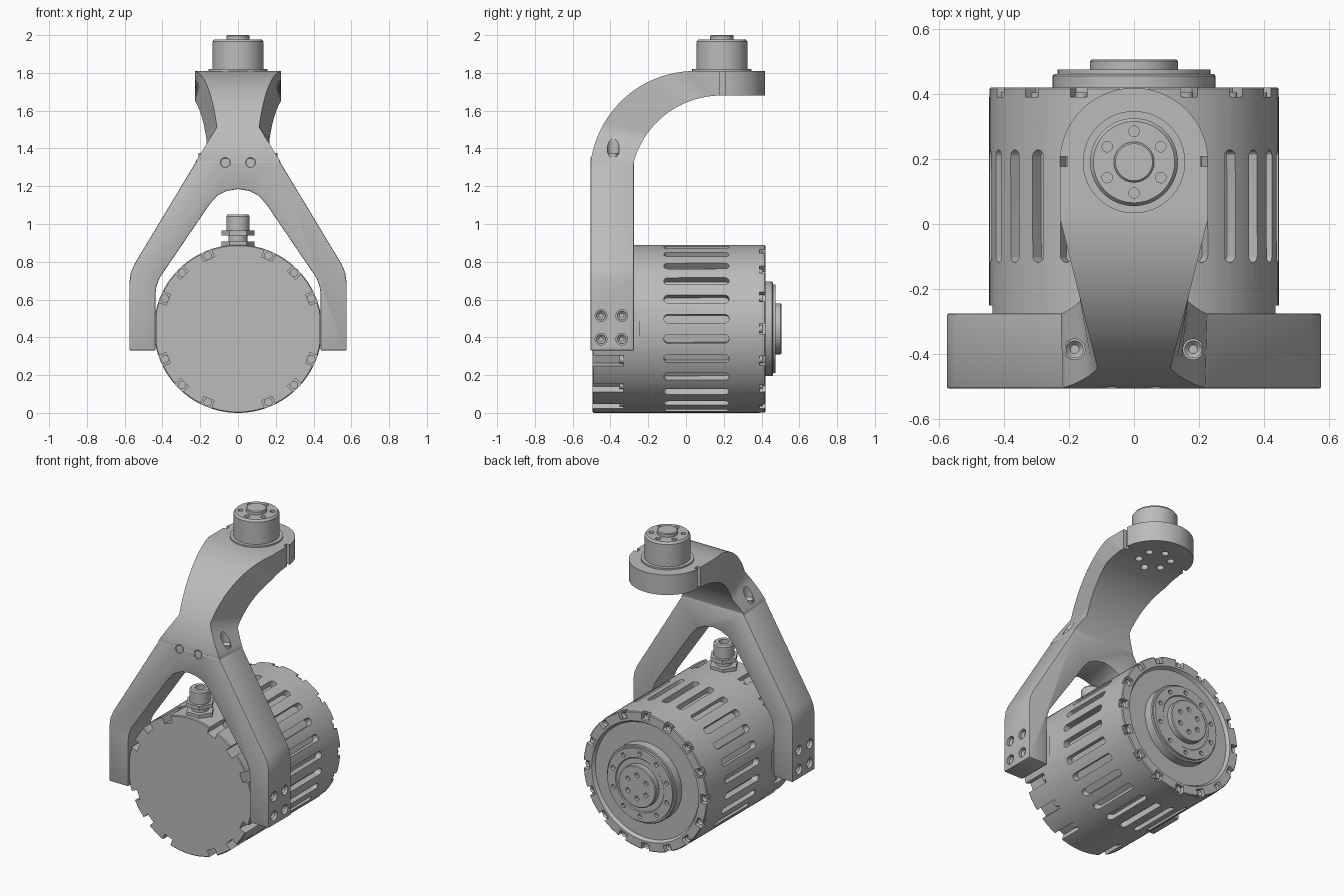
import bpy, bmesh
from math import radians, sin, cos, pi, sqrt
from mathutils import Matrix, Vector

if "Cube" in bpy.data.objects:
    bpy.data.objects.remove(bpy.data.objects["Cube"])

GREY = (0.5, 0.5, 0.5, 1)
metal = bpy.data.materials.new("grey_metal")
metal.use_nodes = True
metal.diffuse_color = GREY
metal.node_tree.nodes["Principled BSDF"].inputs["Base Color"].default_value = GREY

R, AXIS_Z = 0.445, 0.445          # drum radius and axis height
HEAD_Y, HEAD_R = 0.19, 0.228      # round end of the arm
T = Matrix.Translation
TO_Y = Matrix.Rotation(-pi / 2, 4, 'X')
TO_X = Matrix.Rotation(pi / 2, 4, 'Y')


def make(name, bm):
    bmesh.ops.recalc_face_normals(bm, faces=bm.faces)
    mesh = bpy.data.meshes.new(name)
    bm.to_mesh(mesh)
    bm.free()
    obj = bpy.data.objects.new(name, mesh)
    bpy.context.collection.objects.link(obj)
    return obj


def finish(obj, cutter_bm=None, bevel=0):
    """Apply bevel and cuts, then shade and colour."""
    cutter = None
    if bevel:
        mod = obj.modifiers.new("bevel", 'BEVEL')
        mod.width, mod.segments, mod.limit_method = bevel, 2, 'ANGLE'
    if cutter_bm:
        cutter = make("cutter", cutter_bm)
        cutter.hide_render = True
        mod = obj.modifiers.new("cut", 'BOOLEAN')
        mod.operation, mod.solver, mod.object = 'DIFFERENCE', 'EXACT', cutter
    dg = bpy.context.evaluated_depsgraph_get()
    mesh = bpy.data.meshes.new_from_object(obj.evaluated_get(dg))
    obj.modifiers.clear()
    obj.data = mesh
    if cutter:
        bpy.data.objects.remove(cutter)
    mesh.materials.clear()
    mesh.materials.append(metal)
    for p in mesh.polygons:
        p.material_index = 0
    mesh.shade_smooth()
    mesh.set_sharp_from_angle(angle=radians(28))
    return obj


def cyl(bm, matrix, r, depth, seg=20, stretch=0):
    """Centred cylinder along local z; stretch turns it into a slot along y."""
    vs = bmesh.ops.create_cone(bm, cap_ends=True, segments=seg, radius1=r,
                               radius2=r, depth=depth)["verts"]
    bmesh.ops.rotate(bm, verts=vs, matrix=Matrix.Rotation(pi / seg, 3, 'Z'))
    for v in vs:
        v.co.y += stretch if v.co.y > 0 else -stretch
    bmesh.ops.transform(bm, verts=vs, matrix=matrix)


def box(bm, matrix, size):
    bmesh.ops.create_cube(bm, size=1, matrix=matrix @ Matrix.Diagonal((*size, 1)))


def screw(bm, matrix, r, depth):
    """Socket-head screw whose head faces local +z."""
    old = set(bm.verts)
    vs = bmesh.ops.create_cone(bm, cap_ends=True, segments=18, radius1=r,
                               radius2=r, depth=depth)["verts"]
    top = max({f for v in vs for f in v.link_faces},
              key=lambda f: f.calc_center_median().z)
    bmesh.ops.inset_individual(bm, faces=[top], thickness=r * 0.5)
    bmesh.ops.translate(bm, verts=top.verts, vec=(0, 0, -depth * 0.5))
    bmesh.ops.transform(bm, verts=[v for v in bm.verts if v not in old], matrix=matrix)


def turned(name, profile, matrix, seg=64):
    """Lathe a (radius, height) profile around local z."""
    bm = bmesh.new()
    vs = [bm.verts.new((r, 0, h)) for r, h in profile]
    es = [bm.edges.new(pair) for pair in zip(vs, vs[1:])]
    bmesh.ops.spin(bm, geom=vs + es, cent=(0, 0, 0), axis=(0, 0, 1),
                   angle=2 * pi, steps=seg)
    bmesh.ops.remove_doubles(bm, verts=bm.verts, dist=1e-5)
    bmesh.ops.transform(bm, verts=bm.verts, matrix=matrix)
    return make(name, bm)


def around(deg, r, y):
    """Frame on the drum: local z points outward, local y along the axis."""
    return T((0, y, AXIS_Z)) @ Matrix.Rotation(radians(deg), 4, 'Y') @ T((0, 0, r))


DRUM = T((0, 0, AXIS_Z)) @ TO_Y
screws = bmesh.new()

# Drum: vent slots, rim notches and flat sides for the legs
drum = turned("drum", [(0, -.495), (.44, -.495), (R, -.49), (R, .415), (.44, .42),
                       (.385, .42), (.372, .4), (0, .4)], DRUM, 104)
cuts = bmesh.new()
for i in range(26):
    cyl(cuts, around(i * 360 / 26, .44, .055), .023, .07, 18, .15)
for i in range(16):
    a = i * 22.5
    box(cuts, around(a, .44, .42), (.055, .06, .08))
    screw(screws, around(a, .42, .394) @ TO_Y, .02, .02)
    if i % 4:
        box(cuts, around(a, .44, -.43), (.06, .2, .08))
        screw(screws, around(a, .42, -.338) @ TO_X @ TO_X @ TO_Y, .022, .03)
for s in (-1, 1):
    box(cuts, T((s * .485, -.4, AXIS_Z)), (.1, .3, .5))
finish(drum, cuts)

# Output hub on the back
hub = turned("rear_hub", [(0, .39), (.25, .39), (.25, .455), (.245, .46), (.235, .46),
                          (.235, .475), (.175, .475), (.17, .47), (.135, .47),
                          (.135, .5), (.13, .505), (0, .505)], DRUM)
cuts = bmesh.new()
for i in range(10):
    cyl(cuts, around(i * 36, .203, .48) @ TO_Y, .014, .05)
for i in range(6):
    cyl(cuts, around(i * 60, .075, .505) @ TO_Y, .015, .04)
finish(hub, cuts)

# Cable gland on top of the drum
GLAND = T((0, -.39, 0))
finish(turned("cable_gland", [(0, .86), (.05, .86), (.05, .965), (.062, .965), (.062, 1.04),
                              (.054, 1.05), (.03, 1.05), (.03, 1.02), (0, 1.02)], GLAND, 32))
nuts = bmesh.new()
for z in (.895, .952):
    cyl(nuts, GLAND @ T((0, 0, z)), .088, .026, 6)
finish(make("gland_nuts", nuts))

# Forked frame: mirrored front outline pushed back
half = [(0, 1.185), (.06, 1.175), (.11, 1.15), (.15, 1.105), (.415, .715), (.432, .67),
        (.438, .62), (.438, .33), (.575, .33), (.575, .69), (.567, .745), (.547, .79),
        (.228, 1.32), (.215, 1.335)]
outline = half + [(-x, z) for x, z in reversed(half[1:])]
bm = bmesh.new()
face = bm.faces.new([bm.verts.new((x, -.505, z)) for x, z in outline])
back = bmesh.ops.extrude_face_region(bm, geom=[face])["geom"]
bmesh.ops.translate(bm, vec=(0, .23, 0),
                    verts=[g for g in back if isinstance(g, bmesh.types.BMVert)])
frame = make("forked_frame", bm)
cuts = bmesh.new()
for s in (-1, 1):
    out = TO_X if s > 0 else TO_X.inverted()
    for y in (-.45, -.34):
        for z in (.39, .515):
            cyl(cuts, T((s * .575, y, z)) @ out, .031, .06)
            screw(screws, T((s * .551, y, z)) @ out, .024, .02)
    cyl(cuts, T((s * .067, -.505, 1.325)) @ TO_Y, .032, .04)
    screw(screws, T((s * .067, -.495, 1.325)) @ TO_Y.inverted(), .027, .02)
finish(frame, cuts, .006)


# Curved arm: cross-sections swept from the frame to the round head
def half_width(y, z):
    if y > HEAD_Y:
        return sqrt(max(HEAD_R ** 2 - (y - HEAD_Y) ** 2, 1e-5))
    taper = HEAD_R - .25 * max(0, .02 - y)
    flare = .225 - max(0, z - 1.33) * .62
    return max(taper, flare)


stations = [(-.503, 1.28, -.277, 1.28)]
steps = 30
for i in range(steps + 1):
    a = radians(171 - 81 * i / steps)
    b = radians(164.4 - 74.4 * i / steps)
    stations.append((.047 + .557 * cos(a), 1.253 + .557 * sin(a),
                     .186 + .48 * cos(b), 1.2 + .48 * sin(b)))
for i in range(25):
    y = HEAD_Y + HEAD_R * sin(radians(i * 3.7))
    stations.append((y, 1.81, y, 1.68))
bm = bmesh.new()
rings = []
for yo, zo, yi, zi in stations:
    wo, wi = half_width(yo, zo), half_width(yi, zi)
    rings.append([bm.verts.new(p) for p in ((-wo, yo, zo), (wo, yo, zo),
                                            (wi, yi, zi), (-wi, yi, zi))])
for p, q in zip(rings, rings[1:]):
    for k in range(4):
        n = (k + 1) % 4
        bm.faces.new((p[k], p[n], q[n], q[k]))
bm.faces.new(rings[0])
bm.faces.new(rings[-1])
arm = make("curved_arm", bm)
cuts = bmesh.new()
for s in (-1, 1):
    box(cuts, T((s * .23, .192, 1.745)), (.05, .03, .3))
    cyl(cuts, T((s * .182, -.385, 1.45)), .032, .19)
    screw(screws, T((s * .182, -.385, 1.362)), .027, .03)
for i in range(6):
    a = i * pi / 3
    cyl(cuts, T((.095 * sin(a), HEAD_Y + .095 * cos(a), 1.68)), .022, .12)
finish(arm, cuts)

# Joint motor on the head
motor = turned("top_motor", [(0, 1.79), (.157, 1.79), (.157, 1.82), (.135, 1.82),
                             (.135, 1.965), (.125, 1.978), (.062, 1.978), (.062, 1.995),
                             (.057, 2), (0, 2)], T((0, HEAD_Y, 0)))
cuts = bmesh.new()
for i in range(6):
    a = i * pi / 3
    cyl(cuts, T((.095 * sin(a), HEAD_Y + .095 * cos(a), 1.98)), .016, .05)
finish(motor, cuts)

finish(make("screws", screws))
